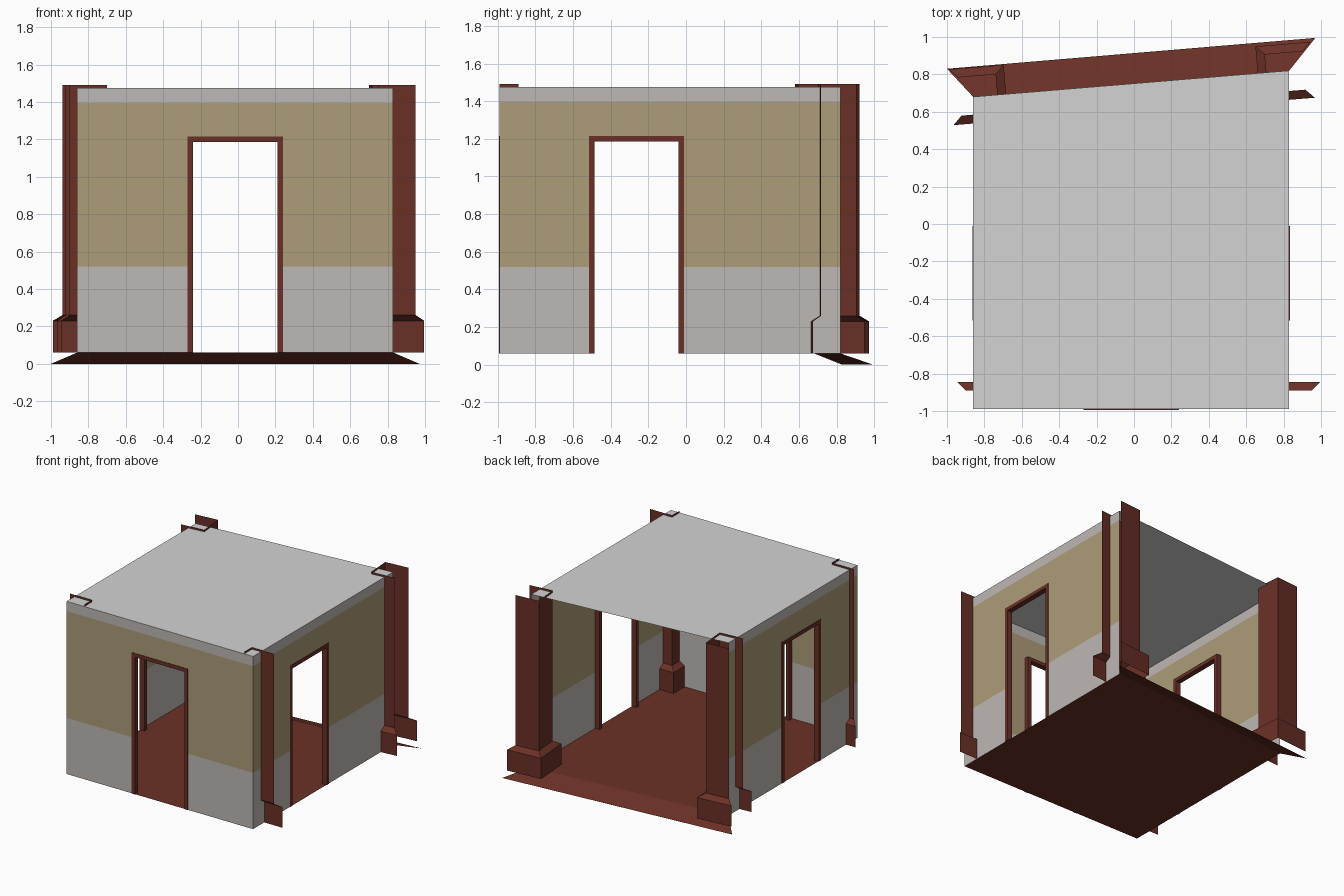
import bpy, bmesh
from mathutils import Vector

if "Cube" in bpy.data.objects:
    bpy.data.objects.remove(bpy.data.objects["Cube"])


def material(name, rgb):
    m = bpy.data.materials.new(name)
    lin = [((c / 255 + 0.055) / 1.055) ** 2.4 for c in rgb]
    m.diffuse_color = (*lin, 1)
    m.use_nodes = True
    m.node_tree.nodes["Principled BSDF"].inputs["Base Color"].default_value = m.diffuse_color
    return m


GREY = material("wall grey", (190, 184, 181))
TAN = material("wall tan", (174, 156, 120))
RED = material("red brown", (106, 48, 38))
CEIL = material("ceiling grey", (211, 211, 211))

X0, X1, Y0 = -0.86, 0.83, -0.99      # room limits
YL, YR = 0.68, 0.82                  # slanted open back edge, left and right
FLOOR, TOP = 0.06, 1.475


def make(name, bm, mats):
    me = bpy.data.meshes.new(name)
    bm.to_mesh(me)
    bm.free()
    for m in mats:
        me.materials.append(m)
    ob = bpy.data.objects.new(name, me)
    bpy.context.collection.objects.link(ob)
    return ob


def sheet(name, pts, mat):
    bm = bmesh.new()
    bm.faces.new([bm.verts.new(p) for p in pts])
    make(name, bm, [mat])


def wall(name, place, cols):
    """Banded sheet with a door gap in the middle column; place(u, z) -> point."""
    rows = [FLOOR, 0.52, 1.2, 1.395, TOP]
    bm = bmesh.new()
    grid = [[bm.verts.new(place(u, z)) for u in cols] for z in rows]
    for r in range(4):
        for c in range(3):
            if c == 1 and r < 2:
                continue
            f = bm.faces.new((grid[r][c], grid[r][c + 1],
                              grid[r + 1][c + 1], grid[r + 1][c]))
            f.material_index = 1 if r in (1, 2) else 0
    make(name, bm, [GREY, TAN])


def door_frame(name, place, a, b, inward):
    """U-shaped trim, extruded from the wall plane into the room."""
    t, top = 0.03, 1.215
    prof = [(a, FLOOR), (a, top), (b, top), (b, FLOOR),
            (b - t, FLOOR), (b - t, top - t), (a + t, top - t), (a + t, FLOOR)]
    bm = bmesh.new()
    inw = Vector(inward)
    f = bm.faces.new([bm.verts.new(Vector(place(u, z)) - inw * 0.004) for u, z in prof])
    ext = bmesh.ops.extrude_face_region(bm, geom=[f], use_keep_orig=True)
    moved = [v for v in ext["geom"] if isinstance(v, bmesh.types.BMVert)]
    bmesh.ops.translate(bm, verts=moved, vec=inw * 0.044)
    bmesh.ops.recalc_face_normals(bm, faces=bm.faces)
    make(name, bm, [RED])


def pillar(name, path, base):
    """Open pillar: plan path for the shaft, wider plan path for the plinth."""
    levels = [(base, FLOOR), (base, 0.23), (path, 0.26), (path, 1.49)]
    bm = bmesh.new()
    rings = [[bm.verts.new((x, y, z)) for x, y in p] for p, z in levels]
    for lo, hi in zip(rings, rings[1:]):
        for i in range(len(path) - 1):
            bm.faces.new((lo[i], lo[i + 1], hi[i + 1], hi[i]))
    make(name, bm, [RED])


# Floor, sloping threshold and ceiling
plan = [(X0, Y0), (X1, Y0), (X1, YR), (X0, YL)]
sheet("floor", [(x, y, FLOOR) for x, y in plan], RED)
sheet("ceiling", [(x, y, TOP) for x, y in plan], CEIL)
sheet("threshold_ramp", [(X0, YL, FLOOR), (X1, YR, FLOOR),
                         (0.97, 0.995, 0), (-1.0, 0.83, 0)], RED)

# Walls with door frames
sides = [
    ("front", lambda u, z: (u, Y0, z), (X0, -0.27, 0.24, X1), (0, 1, 0)),
    ("right", lambda u, z: (X1, u, z), (Y0, -0.515, -0.01, YR), (-1, 0, 0)),
    ("left", lambda u, z: (X0, u, z), (Y0, -0.515, -0.01, YL), (1, 0, 0)),
]
for side, place, cols, inward in sides:
    wall(side + "_wall", place, cols)
    door_frame(side + "_door_frame", place, cols[1], cols[2], inward)

# Front corner pillars: two room-facing sides each
E = 0.045
for name, outer, inner, s in (("front_left_pillar", -0.90, -0.70, 1),
                              ("front_right_pillar", 0.95, 0.75, -1)):
    pillar(name,
           [(outer, -0.89), (inner, -0.89), (inner, Y0)],
           [(outer - s * E, -0.89 + E), (inner + s * E, -0.89 + E), (inner + s * E, Y0)])

# Back pillars: three sides each, turned to follow the slanted back edge
u = Vector((X1 - X0, YR - YL)).normalized()
n = Vector((-u.y, u.x))
for name, corner, s in (("back_left_pillar", Vector((-0.74, 0.80)), -1),
                        ("back_right_pillar", Vector((0.70, 0.906)), 1)):
    def plan_path(e):
        return [corner + u * s * a + n * b for a, b in
                ((0.2 + e, -0.205 - e), (-e, -0.205 - e), (-e, e), (0.2 + e, e))]
    pillar(name, plan_path(0), plan_path(0.047))
